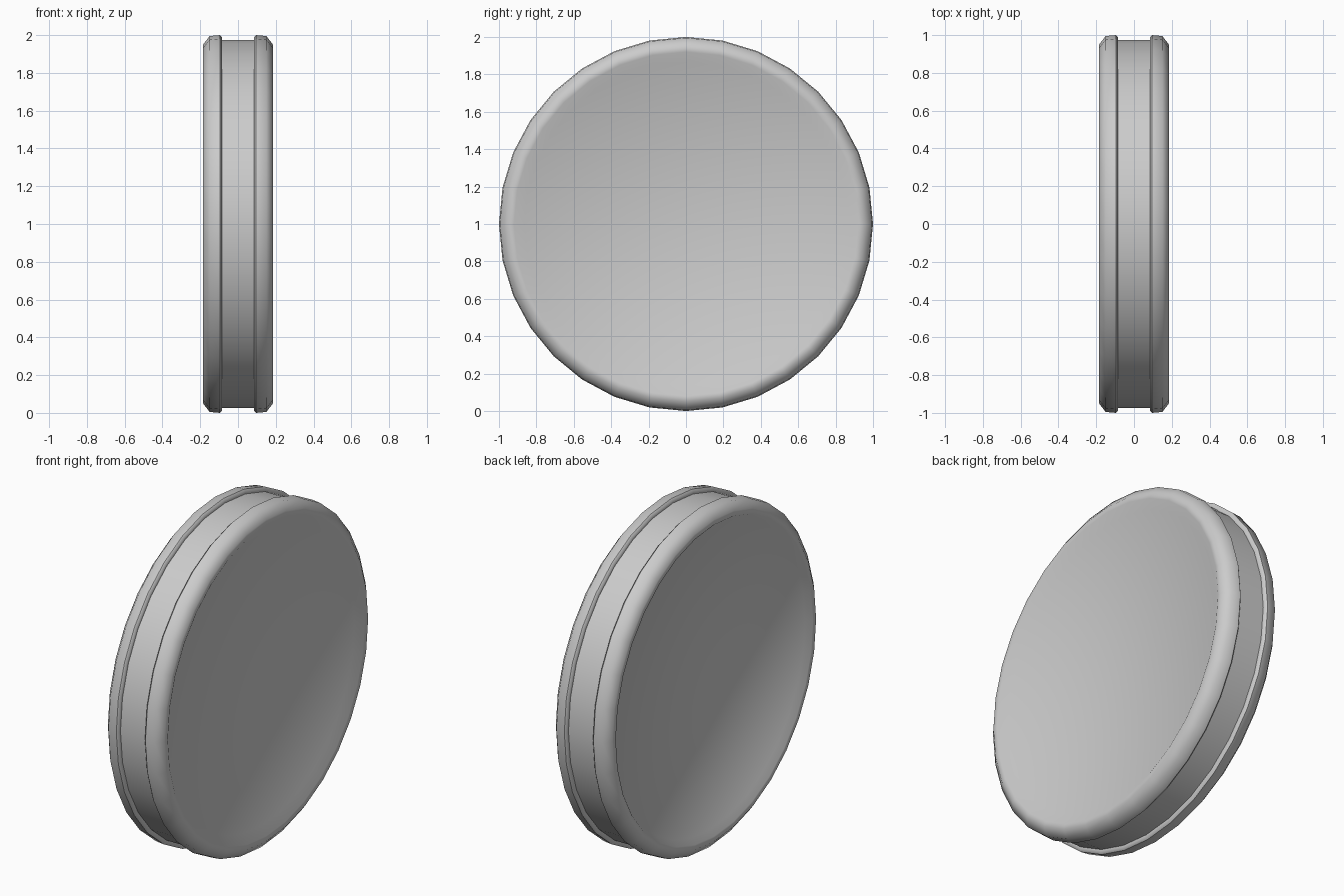
import bpy
import math

if "Cube" in bpy.data.objects:
    bpy.data.objects.remove(bpy.data.objects["Cube"])

SIDES = 32

grey = bpy.data.materials.new("light grey")
grey.diffuse_color = (0.6, 0.6, 0.6, 1)
grey.use_nodes = True
grey.node_tree.nodes["Principled BSDF"].inputs["Base Color"].default_value = grey.diffuse_color


def lathe(name, profile, angle):
    """Spin (x, radius) points about the x axis; radius 0 makes a cap."""
    verts, faces, rings = [], [], []
    for x, r in profile:
        start = len(verts)
        rings.append([start + i for i in range(SIDES)])
        for i in range(SIDES):
            a = 2 * math.pi * i / SIDES
            verts.append((x, r * math.cos(a), 1 + r * math.sin(a)))
    for a, b in zip(rings, rings[1:]):
        for i in range(SIDES):
            j = (i + 1) % SIDES
            faces.append((a[i], a[j], b[j], b[i]))
    faces.append(rings[0][::-1])
    faces.append(rings[-1])
    mesh = bpy.data.meshes.new(name)
    mesh.from_pydata(verts, [], faces)
    mesh.materials.append(grey)
    obj = bpy.data.objects.new(name, mesh)
    bpy.context.collection.objects.link(obj)
    bpy.context.view_layer.objects.active = obj
    obj.select_set(True)
    bpy.ops.object.mode_set(mode='EDIT')
    bpy.ops.mesh.select_all(action='SELECT')
    bpy.ops.mesh.normals_make_consistent(inside=False)
    bpy.ops.object.mode_set(mode='OBJECT')
    bpy.ops.object.shade_smooth_by_angle(angle=math.radians(angle))
    obj.select_set(False)
    return obj


# One rounded rim, from the groove wall over the lip to the sunken face
def rim(side, face_radius):
    return [(side * x, r) for x, r in (
        (0.085, 0.975), (0.085, 0.99), (0.095, 1.0), (0.15, 0.995),
        (0.185, 0.95), (0.185, 0.92), (0.155, face_radius))]


# Wheel body: left rim, groove and right rim in one profile
left = rim(-1, 0.89)[::-1]
right = rim(1, 0.865)
lathe("grooved_disc", left + right, 50)
